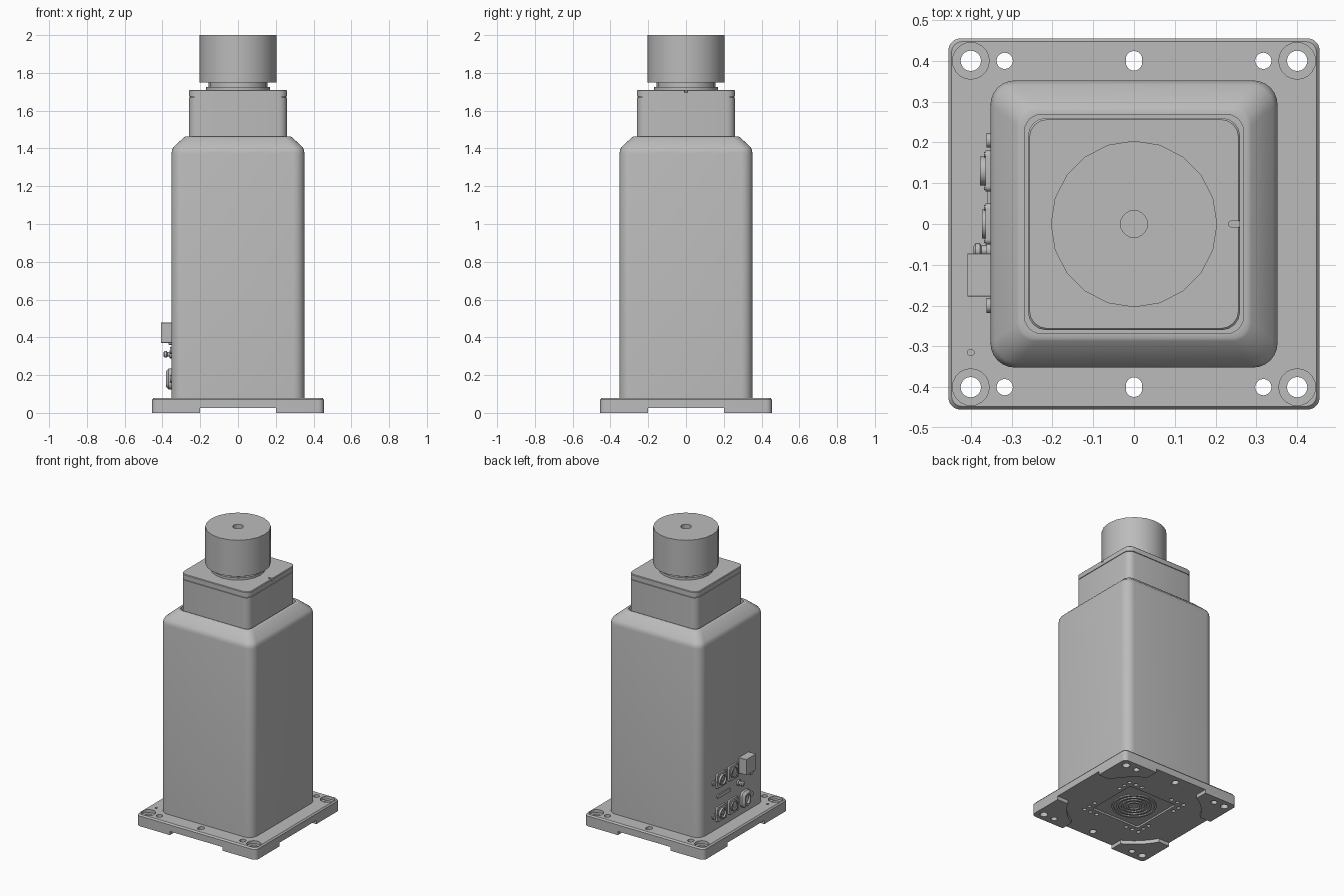
import bpy, bmesh
from math import cos, sin, pi, radians, atan2
from mathutils import Matrix, Vector

cube = bpy.data.objects.get("Cube")
if cube:
    bpy.data.objects.remove(cube, do_unlink=True)

grey = bpy.data.materials.new("machine grey")
grey.use_nodes = True
GREY = (0.5, 0.5, 0.5, 1)
grey.diffuse_color = GREY
grey.node_tree.nodes["Principled BSDF"].inputs["Base Color"].default_value = GREY


# Cross-section helpers
def circle(r, z, n=20):
    return [Vector((r * cos(2 * pi * i / n), r * sin(2 * pi * i / n), z)) for i in range(n)]


def rounded(hx, hy, r, z, seg=6):
    pts = []
    for k, (sx, sy) in enumerate([(1, 1), (-1, 1), (-1, -1), (1, -1)]):
        for i in range(seg + 1):
            a = (k + i / seg) * pi / 2
            pts.append(Vector((sx * (hx - r) + r * cos(a), sy * (hy - r) + r * sin(a), z)))
    return pts


def square(h, r, z, seg=6):
    return rounded(h, h, r, z, seg)


def loft(bm, rings, matrix=Matrix()):
    loops = [[bm.verts.new(matrix @ p) for p in ring] for ring in rings]
    faces = [bm.faces.new(loops[0]), bm.faces.new(loops[-1])]
    for a, b in zip(loops, loops[1:]):
        for i in range(len(a)):
            j = (i + 1) % len(a)
            faces.append(bm.faces.new((a[i], a[j], b[j], b[i])))
    bmesh.ops.recalc_face_normals(bm, faces=faces)


def finish(name, bm):
    mesh = bpy.data.meshes.new(name)
    bm.to_mesh(mesh)
    bm.free()
    ob = bpy.data.objects.new(name, mesh)
    bpy.context.collection.objects.link(ob)
    mesh.materials.append(grey)
    return ob


def smooth(ob):
    bpy.ops.object.select_all(action='DESELECT')
    ob.select_set(True)
    bpy.context.view_layer.objects.active = ob
    bpy.ops.object.shade_smooth_by_angle(angle=radians(32))


def part(name, rings, matrix=Matrix()):
    bm = bmesh.new()
    loft(bm, rings, matrix)
    ob = finish(name, bm)
    smooth(ob)
    return ob


def cut(ob, cutter):
    mod = ob.modifiers.new("holes", 'BOOLEAN')
    mod.operation = 'DIFFERENCE'
    mod.solver = 'EXACT'
    mod.object = cutter
    bpy.context.view_layer.objects.active = ob
    bpy.ops.object.modifier_apply(modifier=mod.name)
    smooth(ob)


CORNERS = [(1, 1), (-1, 1), (-1, -1), (1, -1)]
UNDER = 0.025   # height of the recessed underside

# Base plate with a fine chamfer
plate = part("base_plate", [square(0.455, 0.03, UNDER), square(0.455, 0.03, 0.07),
                            square(0.447, 0.025, 0.08)])

# Corner feet: square pads with an arc cut out around the centre
bm = bmesh.new()
for k in range(4):
    turn = Matrix.Rotation(k * pi / 2, 4, 'Z')
    outline = [(0.2, 0.455), (0.2, 0.37)]
    start, end = atan2(0.37, 0.2), atan2(0.2, 0.37)
    for i in range(1, 8):
        a = start + (end - start) * i / 8
        outline.append((0.42 * cos(a), 0.42 * sin(a)))
    outline += [(0.37, 0.2), (0.455, 0.2)]
    for i in range(7):
        a = i / 6 * pi / 2
        outline.append((0.425 + 0.03 * cos(a), 0.425 + 0.03 * sin(a)))
    loft(bm, [[Vector((x, y, z)) for x, y in outline] for z in (0, UNDER)], turn)
feet = finish("corner_feet", bm)

# Mounting holes, slots and underside pockets
bm = bmesh.new()
for sx, sy in CORNERS:
    loft(bm, [circle(0.025, -0.1), circle(0.025, 0.06), circle(0.045, 0.06), circle(0.045, 0.1)],
         Matrix.Translation((sx * 0.4, sy * 0.4, 0)))
    loft(bm, [circle(0.02, -0.1), circle(0.02, 0.1)],
         Matrix.Translation((sx * 0.317, sy * 0.4, 0)))
    for x, y in [(0.22, 0.22), (0.22, 0.17), (0.22, 0.12), (0.17, 0.22), (0.12, 0.22)]:
        loft(bm, [circle(0.013, 0, 12), circle(0.013, 0.045, 12)],
             Matrix.Translation((sx * x, sy * y, 0)))
for s in (-1, 1):
    loft(bm, [rounded(0.02, 0.024, 0.0199, -0.1), rounded(0.02, 0.024, 0.0199, 0.1)],
         Matrix.Translation((0, s * 0.4, 0)))
loft(bm, [circle(0.008, 0.05, 12), circle(0.008, 0.1, 12)], Matrix.Translation((-0.4, -0.315, 0)))
loft(bm, [square(0.185, 0.015, 0), square(0.185, 0.015, 0.037)])
cutter = finish("hole_cutter", bm)
cutter.hide_render = True
cut(plate, cutter)
cut(feet, cutter)
bpy.data.objects.remove(cutter, do_unlink=True)

# Concentric ridges in the underside pocket
bm = bmesh.new()
for r in (0.05, 0.08, 0.11, 0.14):
    loops = [circle(r, 0.037, 32), circle(r, 0.029, 32),
             circle(r - 0.014, 0.029, 32), circle(r - 0.014, 0.037, 32)]
    rows = [[bm.verts.new(p) for p in loop] for loop in loops]
    for a, b in zip(rows, rows[1:] + rows[:1]):
        for i in range(32):
            j = (i + 1) % 32
            bm.faces.new((a[i], a[j], b[j], b[i]))
bmesh.ops.recalc_face_normals(bm, faces=bm.faces)
smooth(finish("underside_ridges", bm))

# Main housing with sloped shoulder and a recess around the column
part("main_housing", [square(0.352, 0.06, 0.08), square(0.352, 0.06, 1.375),
                      square(0.349, 0.058, 1.392), square(0.341, 0.055, 1.408),
                      square(0.287, 0.045, 1.458), square(0.28, 0.04, 1.462),
                      square(0.268, 0.04, 1.462), square(0.268, 0.04, 1.43)])

# Upper column and its lid, split by a thin seam
part("column", [square(0.26, 0.045, 1.42, 4), square(0.26, 0.045, 1.67, 4)])
part("column_seam", [square(0.254, 0.042, 1.668, 4), square(0.254, 0.042, 1.676, 4)])
lid = part("column_lid", [square(0.26, 0.045, 1.674, 4), square(0.26, 0.045, 1.706, 4),
                          square(0.256, 0.043, 1.71, 4)])
bm = bmesh.new()
loft(bm, [rounded(0.03, 0.007, 0.006, 1.695), rounded(0.03, 0.007, 0.006, 1.75)],
     Matrix.Translation((0.262, 0, 0)))
notch = finish("notch_cutter", bm)
notch.hide_render = True
cut(lid, notch)
bpy.data.objects.remove(notch, do_unlink=True)

# Stepped collar and round head with a centre bore
part("collar", [circle(0.17, 1.705), circle(0.17, 1.726), circle(0.155, 1.726), circle(0.155, 1.755)])
part("round_head", [circle(0.204, 1.75), circle(0.204, 2.0), circle(0.033, 2.0), circle(0.033, 1.94)])


# Connectors on the right face, built pointing outwards
def on_side(y, z):
    return Matrix.Translation((-0.352, y, z)) @ Matrix.Rotation(-pi / 2, 4, 'Y')


def socket(name, y, z, depth):
    m = on_side(y, z)
    part(name + "_flange", [square(0.05, 0.012, -0.01), square(0.05, 0.012, 0.012)], m)
    part(name + "_barrel", [circle(0.036, 0.005), circle(0.036, depth), circle(0.028, depth),
                            circle(0.028, 0.014), circle(0.012, 0.014), circle(0.012, depth - 0.004)], m)
    for sx, sy in CORNERS:
        part(name + "_screw", [circle(0.007, 0.005, 8), circle(0.007, 0.016, 8)],
             m @ Matrix.Translation((sx * 0.04, sy * 0.04, 0)))


socket("upper_socket_a", 0.13, 0.41, 0.026)
socket("upper_socket_b", 0.0, 0.41, 0.02)
socket("lower_socket_a", 0.13, 0.18, 0.026)
socket("lower_socket_b", 0.0, 0.18, 0.02)

part("oval_port", [rounded(0.055, 0.045, 0.03, -0.01), rounded(0.055, 0.045, 0.03, 0.015),
                   rounded(0.04, 0.032, 0.025, 0.03), rounded(0.03, 0.022, 0.02, 0.03),
                   rounded(0.03, 0.022, 0.02, 0.015)], on_side(-0.13, 0.18))
part("connector_box", [rounded(0.054, 0.053, 0.002, -0.01, 1), rounded(0.054, 0.053, 0.002, 0.056, 1)],
     on_side(-0.125, 0.425))
part("slot_port", [rounded(0.012, 0.07, 0.008, -0.01), rounded(0.012, 0.07, 0.008, 0.008)],
     on_side(0.1, 0.3))
part("toggle_switch", [circle(0.02, -0.01, 12), circle(0.02, 0.01, 12), circle(0.012, 0.01, 12),
                       circle(0.012, 0.022, 12), circle(0.018, 0.026, 12), circle(0.018, 0.036, 12),
                       circle(0.01, 0.042, 12)], on_side(-0.065, 0.31))
for y, z in [(0.205, 0.41), (0.205, 0.18), (-0.2, 0.18), (-0.2, 0.33)]:
    part("side_stud", [circle(0.018, -0.01, 12), circle(0.018, 0.009, 12)], on_side(y, z))
